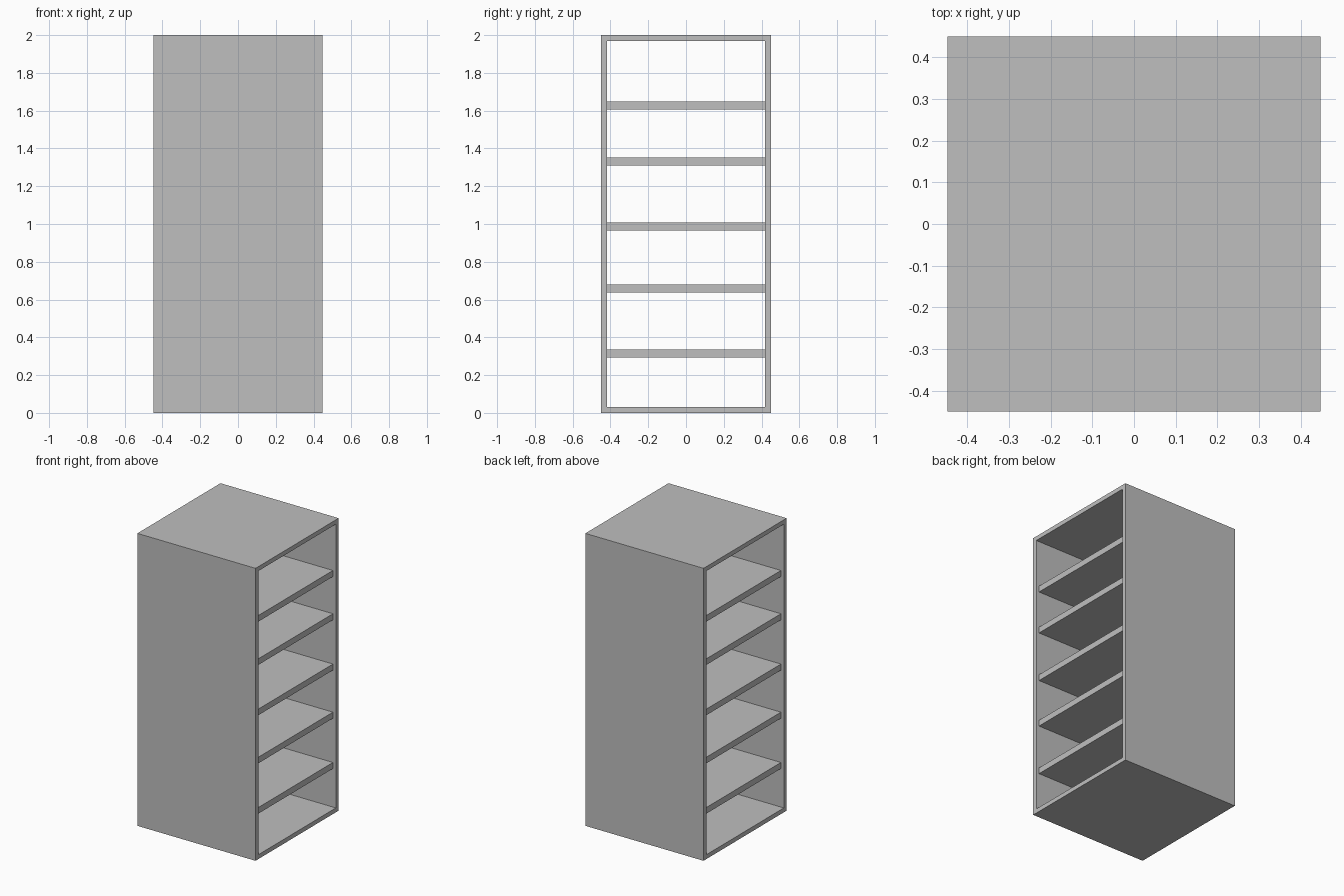
import bpy
import bmesh
from mathutils import Vector

default = bpy.data.objects.get("Cube")
if default:
    bpy.data.objects.remove(default, do_unlink=True)

WIDTH, DEPTH, HEIGHT = 0.894, 0.898, 2.0
WALL = 0.03
SHELF_THICK = 0.042
SHELF_SETBACK = 0.022
SHELF_TOPS = (0.335, 0.679, 1.008, 1.352, 1.648)

# Single plain grey finish
grey = bpy.data.materials.new("plain_grey")
grey.use_nodes = True
colour = (0.52, 0.52, 0.52, 1.0)
grey.diffuse_color = colour
grey.node_tree.nodes["Principled BSDF"].inputs["Base Color"].default_value = colour


def box(bm, size, centre):
    """Add a box of the given size to a bmesh."""
    verts = bmesh.ops.create_cube(bm, size=1.0)["verts"]
    bmesh.ops.scale(bm, vec=Vector(size), verts=verts)
    bmesh.ops.translate(bm, vec=Vector(centre), verts=verts)


def finish(bm, name):
    """Turn a bmesh into a named grey object."""
    bmesh.ops.recalc_face_normals(bm, faces=bm.faces)
    mesh = bpy.data.meshes.new(name)
    bm.to_mesh(mesh)
    bm.free()
    mesh.materials.append(grey)
    obj = bpy.data.objects.new(name, mesh)
    bpy.context.collection.objects.link(obj)
    return obj


# Case: one hollow shell, open straight through from side to side
bm = bmesh.new()
box(bm, (WIDTH, DEPTH, HEIGHT), (0, 0, HEIGHT / 2))
bm.normal_update()
ends = [f for f in bm.faces if abs(f.normal.x) > 0.9]
bmesh.ops.inset_individual(bm, faces=ends, thickness=WALL, use_even_offset=True)
rims = [e for f in ends for e in f.edges]
bmesh.ops.delete(bm, geom=ends, context='FACES_ONLY')
bmesh.ops.bridge_loops(bm, edges=rims)
finish(bm, "case")

# Shelves: set back a little from both open sides
for number, top in enumerate(SHELF_TOPS, 1):
    bm = bmesh.new()
    box(bm,
        (WIDTH - 2 * SHELF_SETBACK, DEPTH - 2 * WALL, SHELF_THICK),
        (0, 0, top - SHELF_THICK / 2))
    finish(bm, f"shelf_{number}")
